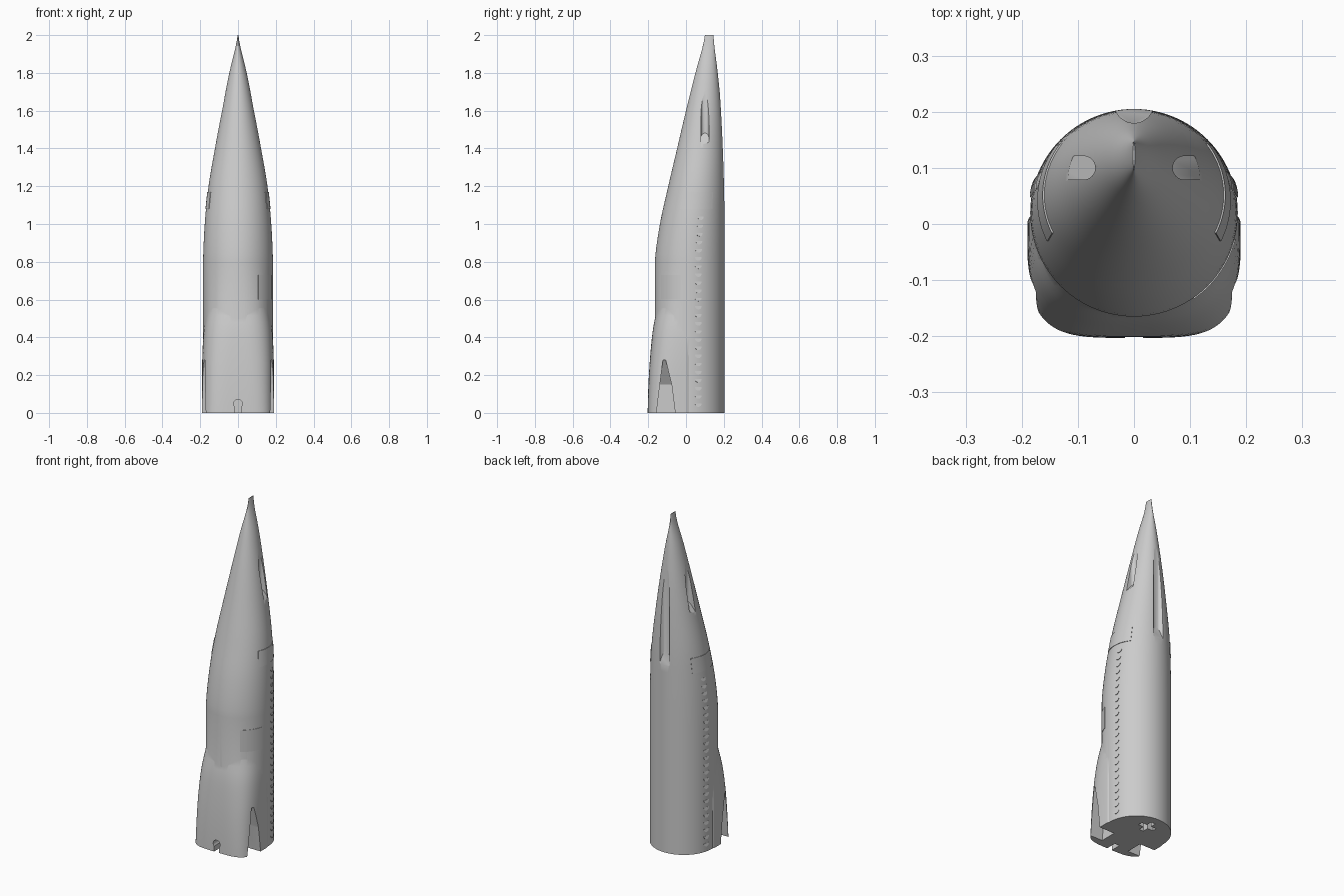
import bpy, bmesh
from math import sin, cos, pi, radians, copysign

if "Cube" in bpy.data.objects:
    bpy.data.objects.remove(bpy.data.objects["Cube"], do_unlink=True)

# Single hull colour
grey = bpy.data.materials.new("hull grey")
grey.use_nodes = True
colour = (0.6, 0.6, 0.6, 1)
grey.diffuse_color = colour
grey.node_tree.nodes["Principled BSDF"].inputs["Base Color"].default_value = colour

SIDES = 96


def loft(name, *shells):
    """Closed solids, each skinned through a list of equal-length rings."""
    bm = bmesh.new()
    for rings in shells:
        rows = [[bm.verts.new(p) for p in ring] for ring in rings]
        n = len(rows[0])
        for low, high in zip(rows, rows[1:]):
            for i in range(n):
                j = (i + 1) % n
                bm.faces.new((low[i], low[j], high[j], high[i]))
        bm.faces.new(rows[0][::-1])
        bm.faces.new(rows[-1])
    bmesh.ops.recalc_face_normals(bm, faces=bm.faces[:])
    mesh = bpy.data.meshes.new(name)
    bm.to_mesh(mesh)
    bm.free()
    mesh.materials.append(grey)
    obj = bpy.data.objects.new(name, mesh)
    bpy.context.collection.objects.link(obj)
    return obj


def combine(target, tool, operation):
    mod = target.modifiers.new(operation.lower(), 'BOOLEAN')
    mod.operation, mod.solver, mod.object = operation, 'EXACT', tool
    graph = bpy.context.evaluated_depsgraph_get()
    mesh = bpy.data.meshes.new_from_object(target.evaluated_get(graph))
    target.modifiers.clear()
    target.data = mesh
    bpy.data.objects.remove(tool, do_unlink=True)


def smooth(obj, angle=30):
    bpy.ops.object.select_all(action='DESELECT')
    obj.select_set(True)
    bpy.context.view_layer.objects.active = obj
    bpy.ops.object.shade_smooth_by_angle(angle=radians(angle))


def spline(keys, t):
    """Smooth curve through evenly spaced keys, t from 0 to 1."""
    s = min(max(t, 0), 1) * (len(keys) - 1)
    i = min(int(s), len(keys) - 2)
    u = s - i
    a, b, c, d = (keys[min(max(k, 0), len(keys) - 1)] for k in range(i - 1, i + 3))
    return b + u * (c - a + u * (2*a - 5*b + 4*c - d + u * (3*(b - c) + d - a))) / 2


# Hull shape: round below the shoulder, tapering to a thin upright ridge
SHOULDER, TOP = 0.8, 2.0
HALF_WIDTH = (.185, .176, .156, .122, .085, .046, .002)
FRONT = (-.165, -.138, -.094, -.047, 0, .05, .10)
BACK = (.205, .205, .204, .198, .187, .168, .145)


def hull_point(z, angle, lift=0):
    t = (z - SHOULDER) / (TOP - SHOULDER)
    front, back = spline(FRONT, t), spline(BACK, t)
    return ((spline(HALF_WIDTH, t) + lift) * cos(angle),
            (front + back) / 2 + ((back - front) / 2 + lift) * sin(angle), z)


turn = [2 * pi * i / SIDES for i in range(SIDES)]
levels = [0, 0.4] + [SHOULDER + (TOP - SHOULDER) * i / 30 for i in range(31)]
hull = loft("hull", [[hull_point(z, a) for a in turn] for z in levels])


# Front skirt: squared section at the base, melting into the hull higher up
def skirt_ring(t):
    width = spline((.19, .19, .189, .181, .162), t)
    front = spline((.203, .199, .19, .175, .149), t)
    power = 2 / (4 - 1.6 * t)
    ring = []
    for a in turn:
        c, s = cos(a), sin(a)
        if s > 0:
            ring.append((width * c, .06 * s, .59 * t))
        else:
            ring.append((copysign(width * abs(c) ** power, c),
                         -front * abs(s) ** power, .59 * t))
    return ring


combine(hull, loft("skirt", [skirt_ring(i / 16) for i in range(17)]), 'UNION')

# Tapered slots and upper scoops on both sides
for side in (1, -1):
    slot = [[(side * x, y, z) for x, y in ((x0, y0), (.3, y0), (.3, y1), (x0, y1))]
            for x0, y0, y1, z in ((.09, -.159, -.055, -.02), (.09, -.138, -.076, .15),
                                  (.168, -.122, -.108, .28))]
    combine(hull, loft("slot_cutter", slot), 'DIFFERENCE')

    outline = [(.09 + .021 * cos(a), .1 + .021 * sin(a))
               for a in (pi / 2 + pi * i / 20 for i in range(21))]
    outline += [(.16, .079), (.16, .121)]
    scoop = [[(side * x, y, 1.48 - 1.2 * (x - .07)) for x, y in outline],
             [(side * x, y, 1.9) for x, y in outline]]
    combine(hull, loft("scoop_cutter", scoop), 'DIFFERENCE')

# Long scoop on the back
outline = [(.035 * cos(a), .215 + .035 * sin(a)) for a in turn[::2]]
back_scoop = [[(x, y, 1.2 - 3.5 * (y - .18)) for x, y in outline],
              [(x, y, 1.9) for x, y in outline]]
combine(hull, loft("back_scoop_cutter", back_scoop), 'DIFFERENCE')

# Keyhole notch at the bottom of the skirt
arch = [(.023 * cos(a), .048 + .023 * sin(a))
        for a in (-pi / 4 + 1.5 * pi * i / 20 for i in range(21))]
arch += [(-.016, -.02), (.016, -.02)]
combine(hull, loft("keyhole_cutter", [[(x, y, z) for x, z in arch]
                                      for y in (-.25, -.14)]), 'DIFFERENCE')

# Cross-shaped socket in the base
for w, d in ((.05, .014), (.014, .05)):
    socket = [[(x, .11 + y, z) for x, y in ((-w, -d), (w, -d), (w, d), (-w, d))]
              for z in (-.02, .1)]
    combine(hull, loft("socket_cutter", socket), 'DIFFERENCE')
smooth(hull)


# Thin panels that follow the hull
def panel(name, z0, z1, start, end, lift=.003):
    rings = []
    for i in range(17):
        a = radians(start + (end - start) * i / 16)
        rings.append([hull_point(z, a, k) for z, k in
                      ((z0, -.005), (z0, lift), (z1, lift), (z1, -.005))])
    smooth(loft(name, rings))


panel("left_band", 1.08, 1.17, -26, 36)
panel("right_band", 1.08, 1.17, 206, 144)
panel("hatch", .6, .73, -55, -15, .002)


# Row of small half-round scales down each side
def scale(z, centre):
    arc = [pi * i / 12 for i in range(13)]
    return [[hull_point(z - .018 * sin(a), centre + .018 * cos(a) / .185,
                        lift * (.3 + .7 * sin(a))) for a in arc]
            for lift in (-.005, .004)]


for name, centre in (("left_scales", radians(14)), ("right_scales", radians(166))):
    smooth(loft(name, *[scale(.05 + .043 * i, centre) for i in range(24)]))
